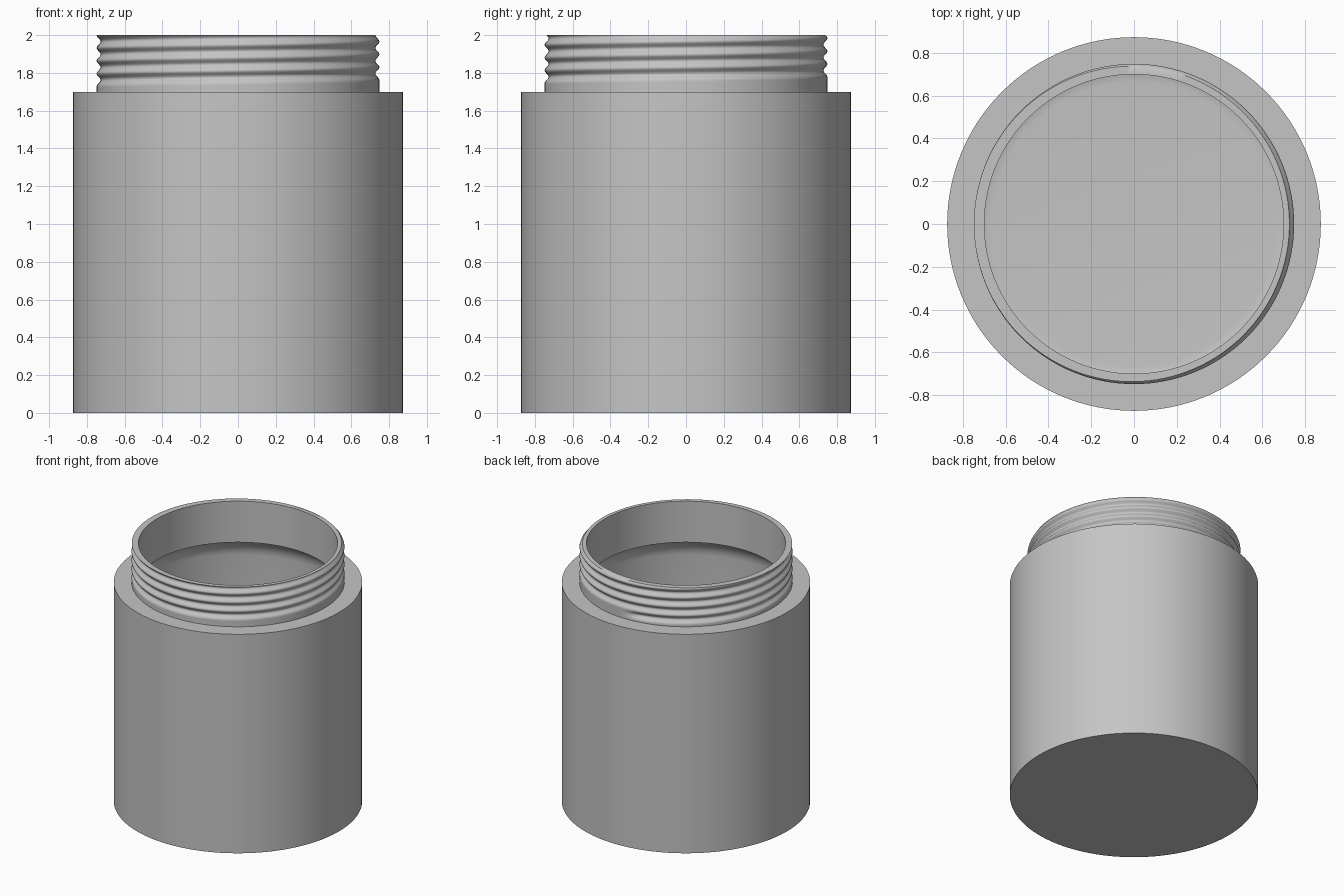
import bpy, bmesh, math

if "Cube" in bpy.data.objects:
    bpy.data.objects.remove(bpy.data.objects["Cube"])

SEGS = 128
BODY_R, SHOULDER_Z, TOP_Z = 0.874, 1.7, 2.0
CAVITY_R, FILLET, FLOOR_Z, CEILING_Z = 0.824, 0.16, 0.05, 1.685
BORE_R, CREST_R, GROOVE = 0.70, 0.749, 0.022
PITCH, THREAD_Z, STEPS = 0.068, 1.711, 8

grey = bpy.data.materials.new("plain grey")
grey.use_nodes = True
grey.diffuse_color = (0.56, 0.56, 0.56, 1)
grey.node_tree.nodes["Principled BSDF"].inputs["Base Color"].default_value = grey.diffuse_color


def sweep(name, rings, angle):
    """Skin rows of (radius, angle, height) points into one smooth object."""
    bm = bmesh.new()
    rows = [[bm.verts.new((r * math.cos(a), r * math.sin(a), z)) for r, a, z in ring]
            for ring in rings]
    for low, high in zip(rows, rows[1:]):
        for j in range(SEGS):
            bm.faces.new((low[j], low[j + 1], high[j + 1], high[j]))
    bmesh.ops.remove_doubles(bm, verts=bm.verts, dist=1e-5)
    mesh = bpy.data.meshes.new(name)
    bm.to_mesh(mesh)
    bm.free()
    obj = bpy.data.objects.new(name, mesh)
    bpy.context.collection.objects.link(obj)
    mesh.materials.append(grey)
    bpy.ops.object.select_all(action='DESELECT')
    obj.select_set(True)
    bpy.context.view_layer.objects.active = obj
    bpy.ops.object.shade_smooth_by_angle(angle=math.radians(angle))
    return obj


# Thread groove starts at the back and climbs anticlockwise
turns = [j / SEGS for j in range(SEGS + 1)]
angles = [math.pi / 2 + 2 * math.pi * t for t in turns]


def lathe(name, profile):
    return sweep(name, [[(r, a, z) for a in angles] for r, z in profile], 35)


def corner(centre_z, start):
    """Quarter-round between the cavity wall and its floor or ceiling."""
    arc = [math.radians(start - 90 * i / 10) for i in range(11)]
    return [(CAVITY_R - FILLET + FILLET * math.cos(a), centre_z + FILLET * math.sin(a))
            for a in arc]


# Outer shell with flat base and shoulder
lathe("jar_body", [(0, 0), (BODY_R, 0), (BODY_R, SHOULDER_Z), (CREST_R - GROOVE, SHOULDER_Z)])

# Hollow inside with rounded corners
ceiling = [p for p in corner(CEILING_Z - FILLET, 90) if p[0] > BORE_R]
LIP_Z = CEILING_Z - 0.004
lathe("jar_cavity", [(BORE_R, LIP_Z)] + ceiling + corner(FLOOR_Z + FILLET, 0) + [(0, FLOOR_Z)])


def thread_radius(z, turn):
    u = (z - THREAD_Z) / PITCH - turn
    if u <= 0:
        return CREST_R
    fade = min(1, turn * 40) if u < 1 else 1
    return CREST_R - GROOVE * fade * (1 - math.cos(2 * math.pi * u)) / 2


# Threaded neck, with its flat rim and smooth bore
rings = []
for i in range(-12, STEPS * 5):
    ring = []
    for t, a in zip(turns, angles):
        z = THREAD_Z + PITCH * (i / STEPS + t)
        z = min(TOP_Z, max(SHOULDER_Z, z))
        ring.append((thread_radius(z, t), a, z))
    rings.append(ring)
for z in (TOP_Z, LIP_Z):
    rings.append([(BORE_R, a, z) for a in angles])
sweep("threaded_neck", rings, 45)
